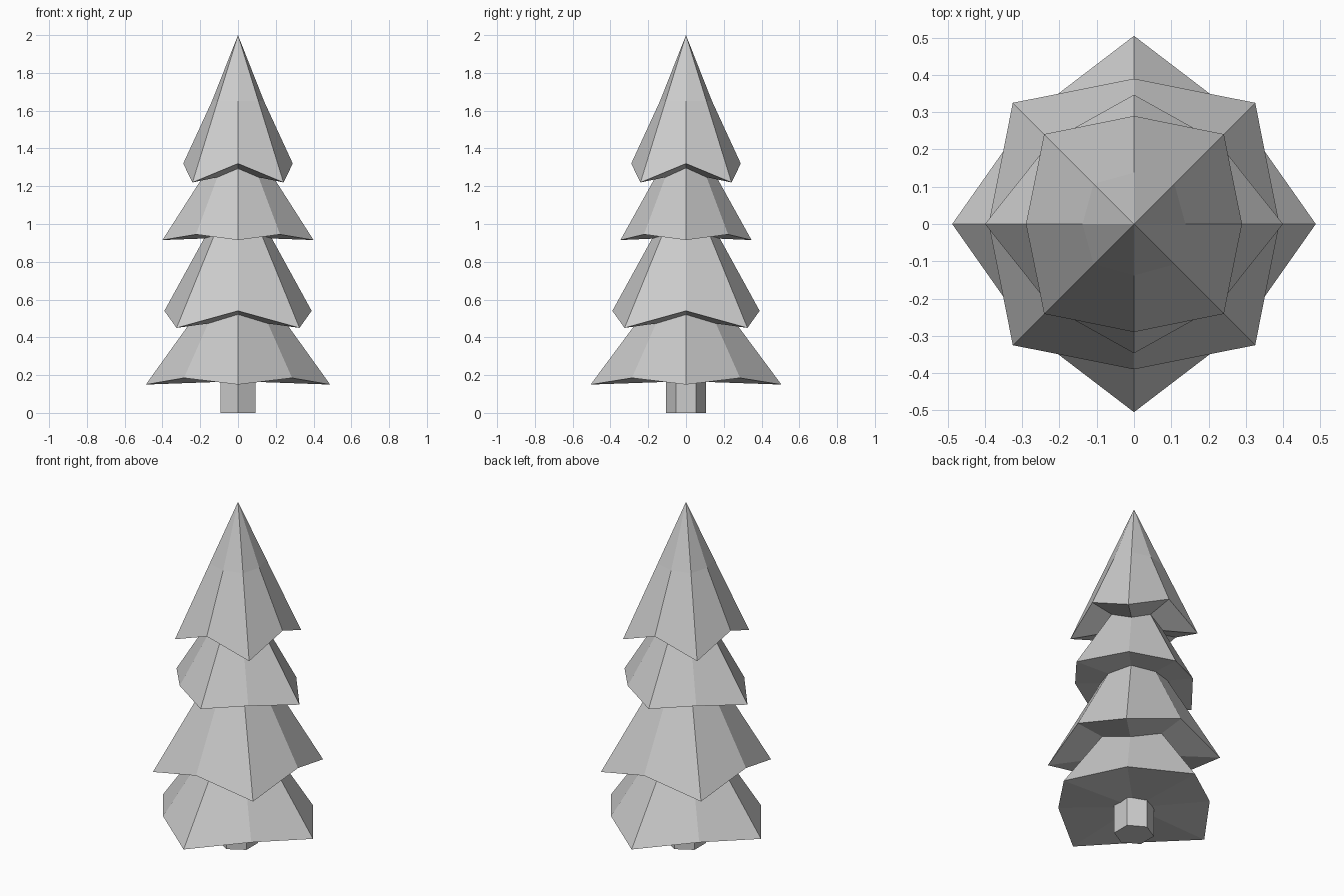
import bpy, bmesh
from math import cos, sin, pi

if "Cube" in bpy.data.objects:
    bpy.data.objects.remove(bpy.data.objects["Cube"])


def tier(name, turn, tips, mids, z_tip, z_mid, z_top, waist=None):
    """Eight-sided branch cone with alternating low tips and raised mids."""
    bm = bmesh.new()

    def ring(tip, mid, zt, zm):
        pts = []
        for i in range(8):
            a = turn + i * pi / 4
            rx, ry = mid if i % 2 else tip
            pts.append(bm.verts.new((rx * cos(a), ry * sin(a), zm if i % 2 else zt)))
        return pts

    rim = ring(tips, mids, z_tip, z_mid)
    base = bm.verts.new((0, 0, (z_tip + z_mid) / 2))
    apex = bm.verts.new((0, 0, z_top))
    upper = rim
    if waist:
        r_tip, r_mid, z = waist
        upper = ring((r_tip, r_tip), (r_mid, r_mid), z, z)
    for i in range(8):
        j = (i + 1) % 8
        bm.faces.new((rim[j], rim[i], base))
        if waist:
            bm.faces.new((rim[i], rim[j], upper[j], upper[i]))
        bm.faces.new((upper[i], upper[j], apex))
    bmesh.ops.recalc_face_normals(bm, faces=bm.faces)
    mesh = bpy.data.meshes.new(name)
    bm.to_mesh(mesh)
    bm.free()
    bpy.context.collection.objects.link(bpy.data.objects.new(name, mesh))


# Trunk: hexagonal post
bpy.ops.mesh.primitive_cylinder_add(vertices=6, radius=0.107, depth=0.3, location=(0, 0, 0.15))
bpy.context.object.name = "trunk"

# Branch tiers, each turned an eighth from the one below
tier("branches_bottom", 0, (0.488, 0.505), (0.405, 0.405), 0.15, 0.185, 0.83)
tier("branches_lower", pi / 4, (0.46, 0.46), (0.39, 0.39), 0.45, 0.54, 1.25)
tier("branches_upper", 0, (0.40, 0.347), (0.315, 0.315), 0.915, 0.945, 1.54)
tier("branches_top", pi / 4, (0.341, 0.341), (0.29, 0.29), 1.22, 1.32, 2.0,
     waist=(0.153, 0.138, 1.65))
